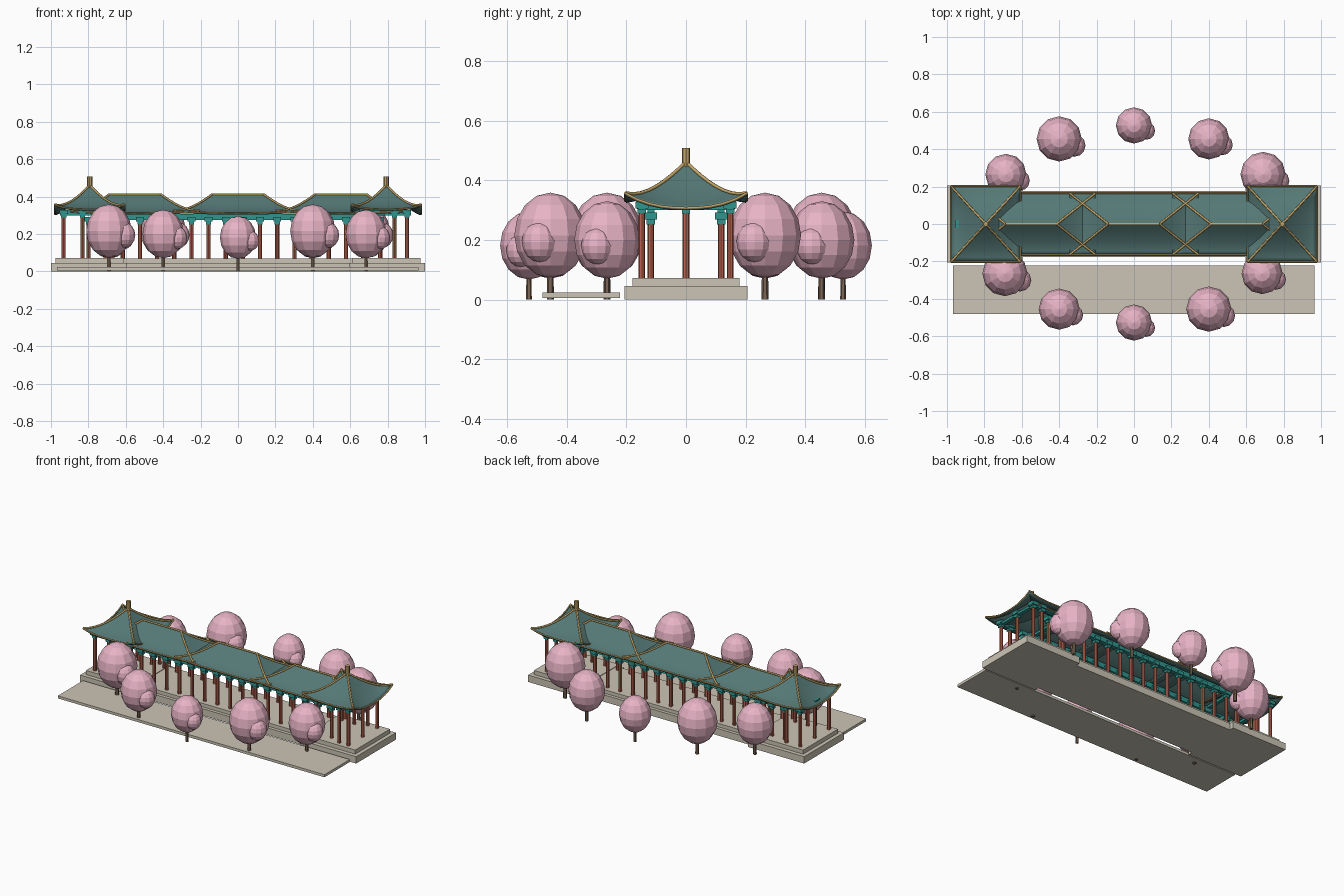
import bpy, bmesh, math
from mathutils import Matrix, Vector

if "Cube" in bpy.data.objects:
    bpy.data.objects.remove(bpy.data.objects["Cube"])


def material(name, col):
    m = bpy.data.materials.new(name)
    m.diffuse_color = (*col, 1)
    m.use_nodes = True
    m.node_tree.nodes["Principled BSDF"].inputs["Base Color"].default_value = m.diffuse_color
    return m


STONE = material("stone", (0.60, 0.56, 0.46))
RED = material("red_paint", (0.50, 0.13, 0.08))
TEAL = material("teal_paint", (0.03, 0.30, 0.27))
TILE = material("roof_tile", (0.09, 0.19, 0.18))
GOLD = material("gold_trim", (0.55, 0.38, 0.14))
BARK = material("bark", (0.20, 0.13, 0.09))
PINK = material("blossom", (0.80, 0.45, 0.56))


def finish(name, bm, mat):
    me = bpy.data.meshes.new(name)
    bm.normal_update()
    bm.to_mesh(me)
    bm.free()
    me.materials.append(mat)
    ob = bpy.data.objects.new(name, me)
    bpy.context.collection.objects.link(ob)
    return ob


def add_box(bm, x0, x1, y0, y1, z0, z1):
    bmesh.ops.create_cube(bm, size=1, matrix=Matrix.LocRotScale(
        Vector(((x0 + x1) / 2, (y0 + y1) / 2, (z0 + z1) / 2)), None,
        Vector((x1 - x0, y1 - y0, z1 - z0))))


def add_post(bm, x, y, z0, z1, r, r2=None, n=8):
    bmesh.ops.create_cone(bm, cap_ends=True, segments=n, radius1=r, radius2=r2 or r,
                          depth=z1 - z0, matrix=Matrix.Translation((x, y, (z0 + z1) / 2)))


def tubes(name, paths, r):
    cu = bpy.data.curves.new(name, 'CURVE')
    cu.dimensions = '3D'
    cu.bevel_depth = r
    cu.bevel_resolution = 1
    cu.use_fill_caps = True
    for p in paths:
        s = cu.splines.new('POLY')
        s.points.add(len(p) - 1)
        for q, co in zip(s.points, p):
            q.co = (*co, 1)
    cu.materials.append(GOLD)
    ob = bpy.data.objects.new(name, cu)
    bpy.context.collection.objects.link(ob)
    bpy.ops.object.select_all(action='DESELECT')
    ob.select_set(True)
    bpy.context.view_layer.objects.active = ob
    bpy.ops.object.convert(target='MESH')


def swept_roof(name, cx, ridge, ex, ey, ztop, zeave, lift, end_sag, r):
    """Concave hipped roof with upturned corners and gold trim."""
    U, S = 8, 10

    def point(side, u, t):
        hx, hy = ridge + (ex - ridge) * u, ey * u
        z = ztop - (ztop - zeave) * (1 - (1 - u) ** 1.6) + lift * abs(t) ** 3 * u ** 3
        if side % 2:
            z -= end_sag * (1 - t * t) * u ** 2
        x, y = [(hx * t, -hy), (hx, hy * t), (-hx * t, hy), (-hx, -hy * t)][side]
        return Vector((cx + x, y, z))

    bm = bmesh.new()
    for side in range(4):
        g = [[bm.verts.new(point(side, i / U, 2 * j / S - 1)) for j in range(S + 1)]
             for i in range(U + 1)]
        for i in range(U):
            for j in range(S):
                bm.faces.new((g[i][j], g[i + 1][j], g[i + 1][j + 1], g[i][j + 1]))
    bmesh.ops.remove_doubles(bm, verts=bm.verts[:], dist=1e-5)
    bmesh.ops.recalc_face_normals(bm, faces=bm.faces[:])
    ob = finish(name, bm, TILE)
    bpy.ops.object.select_all(action='DESELECT')
    ob.select_set(True)
    bpy.context.view_layer.objects.active = ob
    bpy.ops.object.shade_smooth_by_angle(angle=math.radians(25))
    mod = ob.modifiers.new("thickness", 'SOLIDIFY')
    mod.thickness = 0.008
    mod.offset = -1
    up = Vector((0, 0, 0.002))
    paths = [[point(s, i / U, 1) + up for i in range(U + 1)] for s in range(4)]
    if ridge:
        paths.append([(cx - ridge, 0, ztop), (cx + ridge, 0, ztop)])
    tubes(name + "_hips", paths, r)
    sides = (0, 2) if ridge else range(4)
    tubes(name + "_eaves", [[point(s, 1, 2 * j / S - 1) for j in range(S + 1)]
                            for s in sides], r * 0.8)


# Stone platforms and front path
bm = bmesh.new()
for s in (-1, 1):
    a, b = sorted((s * 0.595, s))
    add_box(bm, a, b, -0.206, 0.206, 0, 0.045)
    a, b = sorted((s * 0.61, s * 0.975))
    add_box(bm, a, b, -0.18, 0.18, 0.045, 0.072)
add_box(bm, -0.595, 0.595, -0.176, 0.176, 0, 0.045)
add_box(bm, -0.61, 0.61, -0.155, 0.155, 0.045, 0.068)
finish("stone_platform", bm, STONE)
bm = bmesh.new()
add_box(bm, -0.968, 0.964, -0.482, -0.221, 0.006, 0.023)
finish("front_path", bm, STONE)

# Corridor columns, capitals and beams
cols, teal = bmesh.new(), bmesh.new()
for i in range(18):
    x = -0.80 + i * 0.0918
    for y in (-0.118, 0.118):
        add_post(cols, x, y, 0.066, 0.27, 0.011)
        add_box(teal, x - 0.014, x + 0.014, y - 0.014, y + 0.014, 0.252, 0.27)
        add_box(teal, x - 0.021, x + 0.021, y - 0.021, y + 0.021, 0.268, 0.292)
for y in (-0.118, 0.118):
    add_box(teal, -0.72, 0.72, y - 0.012, y + 0.012, 0.275, 0.308)
finish("corridor_columns", cols, RED)
finish("corridor_brackets", teal, TEAL)

# Pavilion columns, capitals and beams
cols, teal = bmesh.new(), bmesh.new()
for xs in ((-0.932, -0.832, -0.67), (0.67, 0.837, 0.904)):
    for i, x in enumerate(xs):
        for y in (-0.148, 0, 0.148):
            if y == 0 and abs(x) < 0.9:
                continue
            add_post(cols, x, y, 0.07, 0.30, 0.011)
            add_box(teal, x - 0.014, x + 0.014, y - 0.014, y + 0.014, 0.288, 0.308)
            add_box(teal, x - 0.022, x + 0.022, y - 0.022, y + 0.022, 0.306, 0.328)
    for y in (-0.148, 0.148):
        add_box(teal, xs[0] - 0.02, xs[2] + 0.02, y - 0.012, y + 0.012, 0.30, 0.328)
    for x in (xs[0], xs[2]):
        add_box(teal, x - 0.012, x + 0.012, -0.148, 0.148, 0.30, 0.315)
finish("pavilion_columns", cols, RED)
finish("pavilion_brackets", teal, TEAL)

# Three overlapping corridor roofs
for name, x in (("left", -0.55), ("middle", 0), ("right", 0.55)):
    swept_roof(name + "_corridor_roof", x, 0.137, 0.345, 0.165,
               0.411, 0.312, 0.012, 0.0, 0.006)

# Pavilion roofs with finials
for name, x in (("left", -0.793), ("right", 0.793)):
    swept_roof(name + "_pavilion_roof", x, 0.0, 0.186, 0.203,
               0.46, 0.332, 0.024, 0.025, 0.006)
    bm = bmesh.new()
    add_post(bm, x, 0, 0.445, 0.508, 0.014, n=8)
    finish(name + "_finial", bm, GOLD)

# Blossom trees around the gallery: position and size
trees = [(-0.69, 0.265, 1.1), (-0.4, 0.455, 1.0), (0, 0.527, 0.88),
         (0.4, 0.455, 1.1), (0.685, 0.265, 1.0)]
n = 0
for x, y, s in [(x, -y, s) for x, y, s in trees] + [(-x, y, s) for x, y, s in trees]:
    n += 1
    bm = bmesh.new()
    add_post(bm, x, y, 0, 0.12, 0.011 * s, 0.009 * s, 6)
    finish(f"tree_trunk_{n}", bm, BARK)
    bm = bmesh.new()
    zc = 0.07 + 0.13 * s ** 1.2
    for dx, dy, dz, r, rz in ((0, 0, 0, 0.11, 0.13), (0.073, -0.032, -0.02, 0.055, 0.062)):
        bmesh.ops.create_uvsphere(bm, u_segments=12, v_segments=8, radius=1,
                                  matrix=Matrix.LocRotScale(
                                      Vector((x + dx * s, y + dy * s, zc + dz * s)), None,
                                      Vector((r * s, r * s, rz * s))))
    finish(f"tree_blossom_{n}", bm, PINK)
